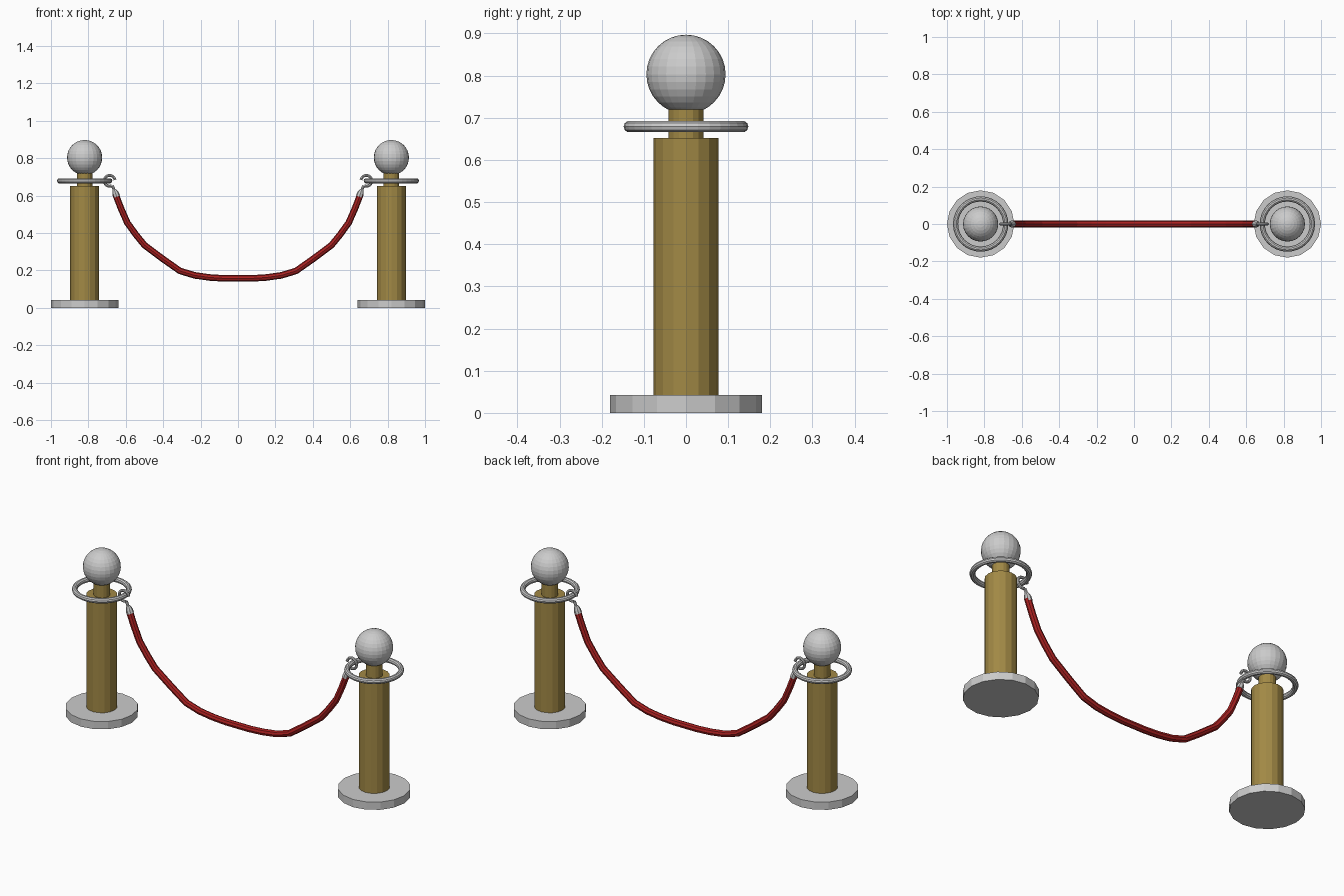
import bpy
from math import cos, sin, radians

if "Cube" in bpy.data.objects:
    bpy.data.objects.remove(bpy.data.objects["Cube"])

gold = bpy.data.materials.new("gold")
gold.diffuse_color = (0.36, 0.25, 0.06, 1)
gold.use_nodes = True
gold.node_tree.nodes["Principled BSDF"].inputs["Base Color"].default_value = gold.diffuse_color
red = bpy.data.materials.new("red")
red.diffuse_color = (0.40, 0.015, 0.015, 1)
red.use_nodes = True
red.node_tree.nodes["Principled BSDF"].inputs["Base Color"].default_value = red.diffuse_color


def finish(name, mat=None):
    ob = bpy.context.object
    ob.name = name
    if mat:
        ob.data.materials.append(mat)
    return ob


def cylinder(name, x, r, z0, z1, mat=None):
    bpy.ops.mesh.primitive_cylinder_add(vertices=16, radius=r, depth=z1 - z0,
                                        location=(x, 0, (z0 + z1) / 2))
    return finish(name, mat)


def tube(name, points, mat=None):
    # points: (x, z, radius) in the plane y = 0
    cu = bpy.data.curves.new(name, 'CURVE')
    cu.dimensions = '3D'
    cu.bevel_depth = 1.0
    cu.bevel_resolution = 2
    cu.use_fill_caps = True
    sp = cu.splines.new('POLY')
    sp.use_smooth = False
    sp.points.add(len(points) - 1)
    for p, (x, z, r) in zip(sp.points, points):
        p.co = (x, 0, z, 1)
        p.radius = r
    if mat:
        cu.materials.append(mat)
    ob = bpy.data.objects.new(name, cu)
    bpy.context.collection.objects.link(ob)
    return ob


for s, side in ((-1, "left"), (1, "right")):
    x = 0.82 * s
    # Post, base and ball
    cylinder(side + "_base", x, 0.18, 0, 0.042)
    cylinder(side + "_post", x, 0.077, 0.04, 0.652, gold)
    cylinder(side + "_neck", x, 0.042, 0.65, 0.74, gold)
    bpy.ops.mesh.primitive_uv_sphere_add(segments=24, ring_count=16, radius=0.094,
                                         location=(x, 0, 0.803))
    finish(side + "_ball")
    # Ring around the neck
    bpy.ops.mesh.primitive_torus_add(major_segments=32, minor_segments=10,
                                     major_radius=0.134, minor_radius=0.014,
                                     location=(x, 0, 0.679))
    finish(side + "_ring")
    # Hook looping over the ring, with a stem to the rope end
    hook = [(s * (0.686 - 0.029 * cos(radians(a))), 0.679 + 0.029 * sin(radians(a)), 0.0075)
            for a in range(-90, 181 + 60, 22)][::-1]
    hook = [(s * (0.686 + 0.029 * cos(radians(a))), 0.679 + 0.029 * sin(radians(a)), 0.0075)
            for a in range(170, -111, -20)]
    tube(side + "_hook", hook)
    tube(side + "_stem", [(s * 0.673, 0.653, 0.0075), (s * 0.665, 0.638, 0.0075),
                          (s * 0.660, 0.620, 0.0075)])
    # Tapered rope end cap
    tube(side + "_rope_cap", [(s * 0.662, 0.634, 0.008), (s * 0.659, 0.624, 0.014),
                              (s * 0.655, 0.612, 0.018), (s * 0.648, 0.594, 0.019)])

# Sagging rope
half = [(0.654, 0.605), (0.625, 0.53), (0.592, 0.455), (0.545, 0.39), (0.50, 0.335),
        (0.40, 0.26), (0.31, 0.197), (0.23, 0.173), (0.15, 0.162), (0.07, 0.157)]
path = [(-x, z) for x, z in half] + [(0, 0.157)] + half[::-1]
tube("rope", [(x, z, 0.0175) for x, z in path], red)
